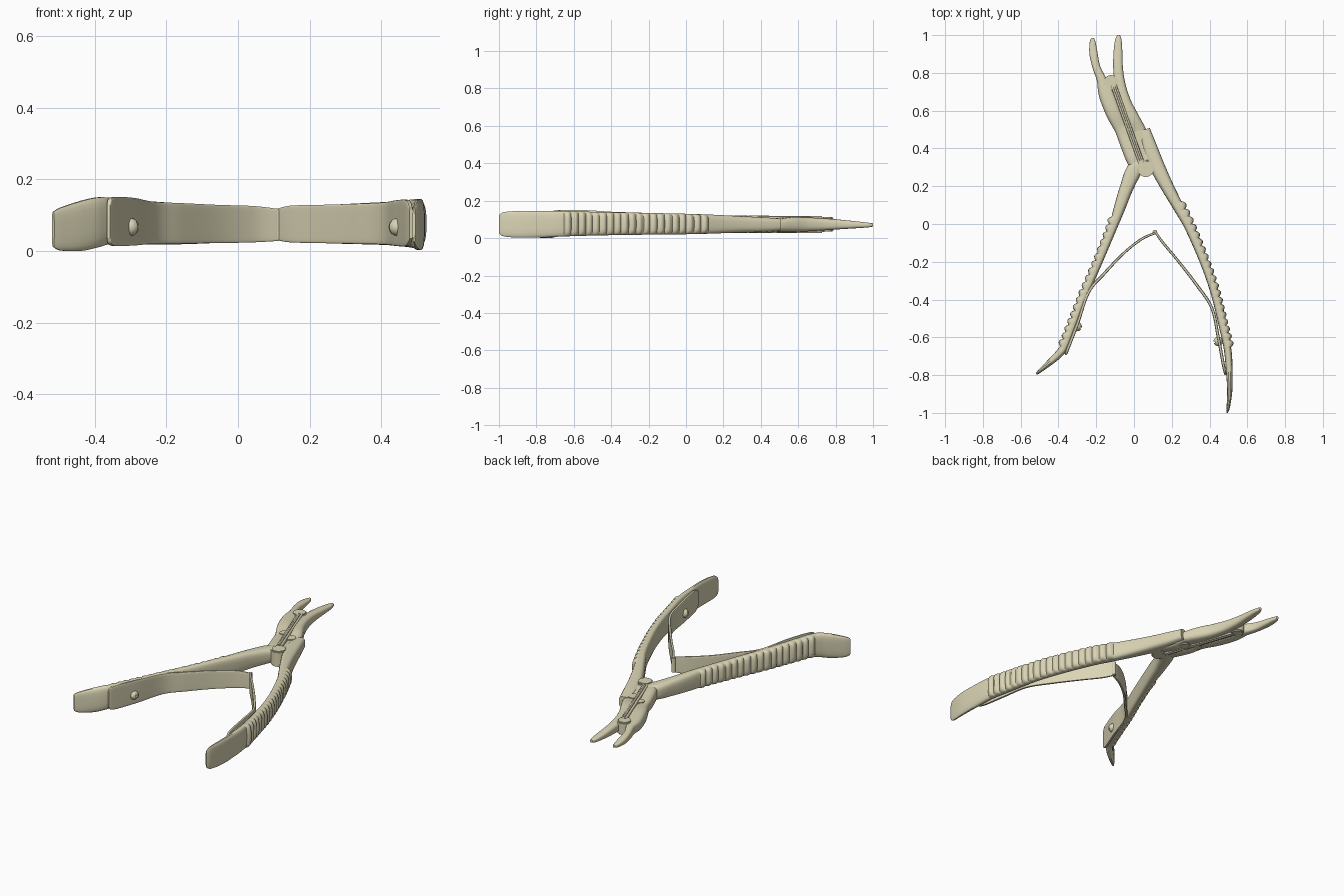
import bpy, bmesh, math
from mathutils import Vector

METAL = bpy.data.materials.new("warm_steel")
METAL.diffuse_color = (0.70, 0.66, 0.46, 1)


def finish(bm, name, angle=40):
    bmesh.ops.recalc_face_normals(bm, faces=bm.faces)
    me = bpy.data.meshes.new(name)
    bm.to_mesh(me)
    bm.free()
    ob = bpy.data.objects.new(name, me)
    bpy.context.collection.objects.link(ob)
    me.materials.append(METAL)
    bpy.ops.object.select_all(action='DESELECT')
    ob.select_set(True)
    bpy.context.view_layer.objects.active = ob
    bpy.ops.object.shade_smooth_by_angle(angle=math.radians(angle))
    return ob


def spline(st, steps):
    """Catmull-Rom through stations (x, y, half width, z bottom, z top)."""
    out = []
    for i in range(len(st) - 1):
        a, b, c, d = st[max(i - 1, 0)], st[i], st[i + 1], st[min(i + 2, len(st) - 1)]
        for k in range(steps):
            t = k / steps
            out.append([0.5 * (2 * q + (r - p) * t + (2 * p - 5 * q + 4 * r - s) * t * t
                               + (3 * q - p - 3 * r + s) * t ** 3)
                        for p, q, r, s in zip(a, b, c, d)])
    return out + [list(st[-1])]


def loft(name, st, power=3.0, steps=8, rib_side=0, ribs=(0, 0), sides=20):
    """Sweep a rounded-box section along a path, optionally with grip ribs on one side."""
    pts = spline(st, steps)
    bm = bmesh.new()
    rings = []
    for i, (x, y, w, z0, z1) in enumerate(pts):
        a, b = pts[max(i - 1, 0)], pts[min(i + 1, len(pts) - 1)]
        t = Vector((b[0] - a[0], b[1] - a[1], 0)).normalized()
        n = Vector((-t.y, t.x, 0))
        rib = 0
        if rib_side and ribs[0] < y < ribs[1]:
            rib = 0.017 * abs(math.sin(math.pi * (y - ribs[0]) / 0.038)) ** 0.7
        ring = []
        for k in range(sides):
            u = 2 * math.pi * (k + 0.5) / sides
            c, s = math.cos(u), math.sin(u)
            c = math.copysign(abs(c) ** (2 / power), c)
            s = math.copysign(abs(s) ** (2 / power), s)
            off = w * c + rib * rib_side * max(0, c * rib_side)
            ring.append(bm.verts.new(Vector((x, y, (z0 + z1) / 2 + s * (z1 - z0) / 2)) + n * off))
        rings.append(ring)
    for r, q in zip(rings, rings[1:]):
        for k in range(sides):
            j = (k + 1) % sides
            bm.faces.new((r[k], r[j], q[j], q[k]))
    bm.faces.new(rings[0])
    bm.faces.new(rings[-1])
    return finish(bm, name)


def pin(name, x, y, r, z0, z1, bevel=0.006):
    bm = bmesh.new()
    bmesh.ops.create_cone(bm, cap_ends=True, segments=32, radius1=r, radius2=r, depth=z1 - z0)
    bmesh.ops.translate(bm, verts=bm.verts, vec=(x, y, (z0 + z1) / 2))
    rim = [e for e in bm.edges if abs(e.verts[0].co.z - e.verts[1].co.z) < 1e-5]
    bmesh.ops.bevel(bm, geom=rim, offset=bevel, segments=2, affect='EDGES')
    return finish(bm, name)


# Ribbed handles, listed from the pivot down to the flattened grip ends
loft("left_handle", [
    (0.060, 0.330, 0.025, 0.035, 0.112), (0.005, 0.290, 0.042, 0.030, 0.117),
    (-0.040, 0.190, 0.036, 0.026, 0.123), (-0.078, 0.080, 0.030, 0.022, 0.128),
    (-0.116, -0.030, 0.022, 0.020, 0.131), (-0.185, -0.200, 0.019, 0.018, 0.135),
    (-0.257, -0.365, 0.019, 0.018, 0.140), (-0.318, -0.520, 0.019, 0.018, 0.146),
    (-0.365, -0.640, 0.021, 0.018, 0.150), (-0.395, -0.685, 0.021, 0.010, 0.150),
    (-0.440, -0.728, 0.017, 0.000, 0.140), (-0.495, -0.775, 0.010, 0.001, 0.122),
    (-0.517, -0.795, 0.005, 0.012, 0.110)],
    steps=24, rib_side=-1, ribs=(-0.655, 0.029), power=3.2)
loft("right_handle", [
    (0.055, 0.500, 0.030, 0.040, 0.105), (0.085, 0.400, 0.040, 0.032, 0.112),
    (0.125, 0.300, 0.040, 0.030, 0.117), (0.180, 0.190, 0.034, 0.026, 0.123),
    (0.240, 0.080, 0.028, 0.022, 0.128), (0.292, -0.020, 0.023, 0.020, 0.131),
    (0.368, -0.200, 0.020, 0.018, 0.135), (0.423, -0.360, 0.019, 0.016, 0.138),
    (0.468, -0.540, 0.019, 0.012, 0.142), (0.495, -0.660, 0.020, 0.008, 0.145),
    (0.504, -0.770, 0.018, 0.003, 0.146), (0.507, -0.880, 0.014, 0.002, 0.146),
    (0.499, -0.970, 0.009, 0.008, 0.140), (0.492, -1.000, 0.004, 0.025, 0.122)],
    steps=24, rib_side=1, ribs=(-0.655, 0.105), power=3.2)

# Jaws and their arms, listed from the tip back to the linkage
loft("left_jaw", [
    (-0.218, 0.985, 0.007, 0.063, 0.080), (-0.219, 0.960, 0.016, 0.058, 0.083),
    (-0.214, 0.900, 0.022, 0.053, 0.091), (-0.199, 0.830, 0.021, 0.048, 0.098),
    (-0.172, 0.765, 0.026, 0.043, 0.104), (-0.146, 0.690, 0.042, 0.036, 0.109),
    (-0.108, 0.590, 0.042, 0.034, 0.112), (-0.066, 0.500, 0.036, 0.036, 0.103),
    (-0.038, 0.430, 0.038, 0.028, 0.106), (-0.005, 0.350, 0.040, 0.030, 0.112),
    (0.015, 0.290, 0.030, 0.034, 0.112)])
loft("right_jaw", [
    (-0.081, 1.000, 0.008, 0.062, 0.079), (-0.083, 0.970, 0.018, 0.057, 0.083),
    (-0.085, 0.900, 0.024, 0.052, 0.091), (-0.084, 0.820, 0.026, 0.047, 0.099),
    (-0.074, 0.730, 0.031, 0.041, 0.106), (-0.049, 0.640, 0.036, 0.036, 0.111),
    (-0.012, 0.560, 0.040, 0.034, 0.112), (0.028, 0.480, 0.042, 0.034, 0.101),
    (0.054, 0.410, 0.038, 0.026, 0.104), (0.075, 0.340, 0.034, 0.032, 0.110)])

# Narrow link bar lying between the arms, with a raised strip on top
loft("link_bar", [(-0.108, 0.735, 0.016, 0.032, 0.114), (0.040, 0.320, 0.016, 0.030, 0.116)],
     power=10, steps=1)
loft("link_strip", [(-0.104, 0.725, 0.006, 0.028, 0.119), (0.035, 0.335, 0.006, 0.026, 0.120)],
     power=10, steps=1)

# Pivots
pin("front_pivot", -0.122, 0.748, 0.040, 0.036, 0.112)
pin("rear_pivot", 0.062, 0.292, 0.043, 0.028, 0.120)
pin("middle_pivot", 0.020, 0.465, 0.034, 0.028, 0.108)
pin("middle_pivot_left", -0.048, 0.495, 0.028, 0.030, 0.108)

# Leaf springs hooked together between the handles
loft("left_spring", [
    (-0.362, -0.692, 0.005, 0.035, 0.130), (-0.352, -0.665, 0.008, 0.015, 0.150),
    (-0.298, -0.525, 0.008, 0.015, 0.149), (-0.240, -0.360, 0.008, 0.020, 0.138),
    (-0.160, -0.265, 0.008, 0.021, 0.134), (-0.055, -0.155, 0.007, 0.022, 0.129),
    (0.040, -0.080, 0.007, 0.024, 0.126), (0.112, -0.048, 0.006, 0.028, 0.118)], power=8)
loft("right_spring", [
    (0.484, -0.800, 0.005, 0.035, 0.120), (0.474, -0.750, 0.008, 0.014, 0.142),
    (0.446, -0.600, 0.008, 0.014, 0.142), (0.412, -0.445, 0.008, 0.018, 0.136),
    (0.330, -0.320, 0.008, 0.020, 0.132), (0.225, -0.185, 0.007, 0.022, 0.129),
    (0.150, -0.095, 0.007, 0.024, 0.127), (0.112, -0.040, 0.006, 0.030, 0.118)], power=8)
pin("spring_hook", 0.111, -0.043, 0.012, 0.030, 0.118, 0.003)


# Slotted dome screws holding the springs
def screw(name, x, y, ang):
    bm = bmesh.new()
    bmesh.ops.create_uvsphere(bm, u_segments=24, v_segments=12, radius=0.025)
    ob = finish(bm, name, 60)
    ob.location, ob.rotation_euler = (x, y, 0.067), (0, 0, ang)
    bm = bmesh.new()
    bmesh.ops.create_cube(bm, size=1)
    bmesh.ops.scale(bm, verts=bm.verts, vec=(0.012, 0.007, 0.08))
    bmesh.ops.translate(bm, verts=bm.verts, vec=(0.024, 0, 0))
    cut = finish(bm, name + "_slot_cutter")
    cut.location, cut.rotation_euler = ob.location, ob.rotation_euler
    cut.hide_render = True
    cut.hide_set(True)
    mod = ob.modifiers.new("slot", 'BOOLEAN')
    mod.operation, mod.object, mod.solver = 'DIFFERENCE', cut, 'EXACT'


screw("left_screw", -0.301, -0.543, math.radians(-20))
screw("right_screw", 0.446, -0.622, math.radians(190))
